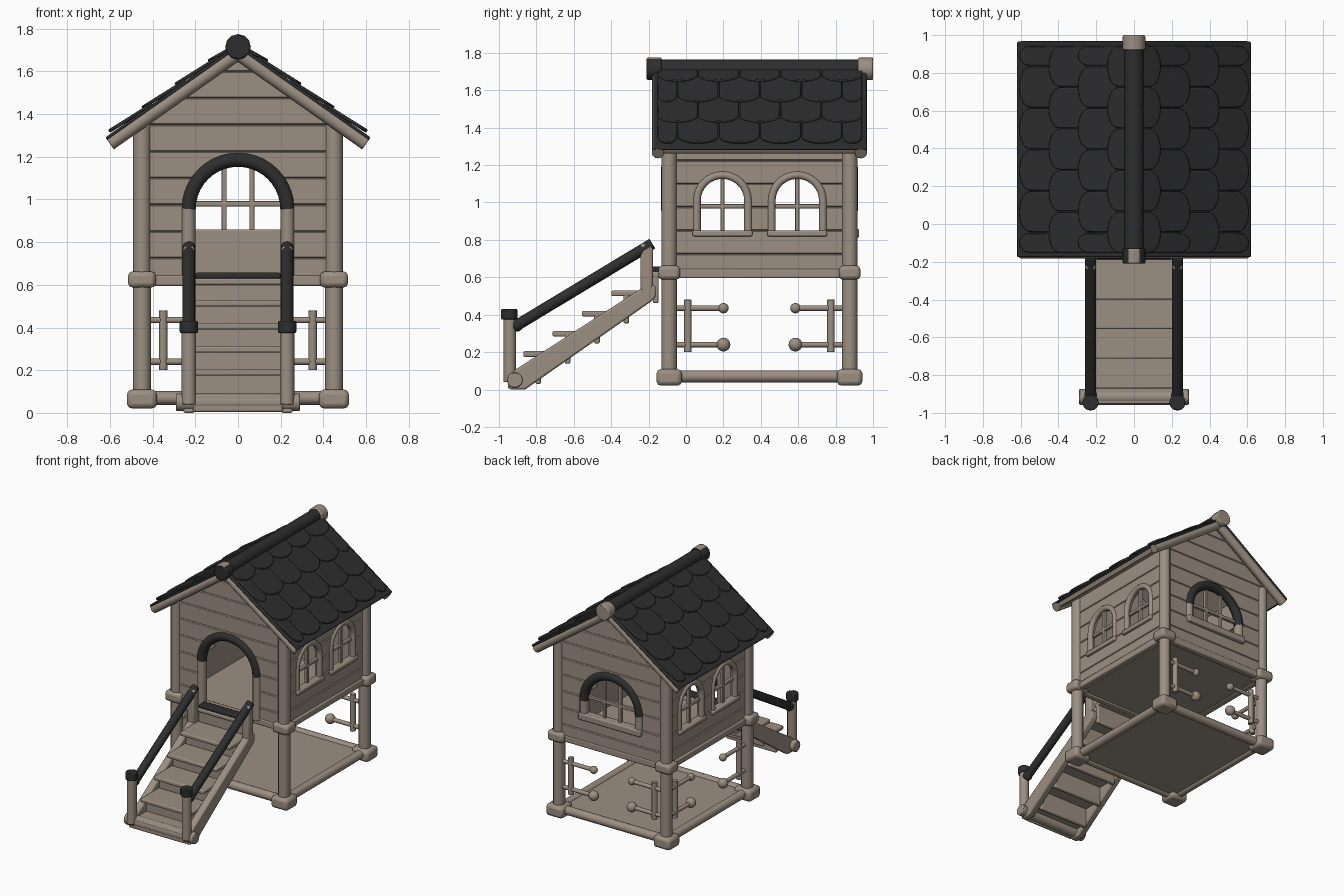
import bpy, bmesh, math
from mathutils import Vector

if "Cube" in bpy.data.objects:
    bpy.data.objects.remove(bpy.data.objects["Cube"])

def material(name, col):
    m = bpy.data.materials.new(name)
    m.diffuse_color = (*col, 1)
    m.use_nodes = True
    m.node_tree.nodes["Principled BSDF"].inputs["Base Color"].default_value = m.diffuse_color
    return m

WOOD = material("light wood", (0.33, 0.275, 0.225))
DARK = material("charcoal", (0.027, 0.027, 0.028))

def add_bevel(ob, w, seg=2):
    if w:
        m = ob.modifiers.new("bevel", 'BEVEL')
        m.width, m.segments, m.limit_method, m.angle_limit = w, seg, 'ANGLE', math.radians(40)

def finish(name, bm, mat, bevel=0.0):
    bmesh.ops.recalc_face_normals(bm, faces=bm.faces)
    me = bpy.data.meshes.new(name)
    bm.to_mesh(me)
    bm.free()
    ob = bpy.data.objects.new(name, me)
    bpy.context.collection.objects.link(ob)
    if mat:
        me.materials.append(mat)
    add_bevel(ob, bevel)
    return ob

def extrude_ring(bm, lo, hi):
    a, b = [bm.verts.new(p) for p in lo], [bm.verts.new(p) for p in hi]
    n = len(a)
    bm.faces.new(a)
    bm.faces.new(b[::-1])
    for i in range(n):
        bm.faces.new((a[i], a[(i + 1) % n], b[(i + 1) % n], b[i]))

def prism(name, pts, axis, lo, hi, mat=None, bevel=0.0):
    # 2D profile extruded along x (points are y,z) or along y (points are x,z)
    at = (lambda p, t: (t, p[0], p[1])) if axis == 'x' else (lambda p, t: (p[0], t, p[1]))
    bm = bmesh.new()
    extrude_ring(bm, [at(p, lo) for p in pts], [at(p, hi) for p in pts])
    return finish(name, bm, mat, bevel)

def box(name, c, s, mat=WOOD, bevel=0.008):
    y0, y1, z0, z1 = c[1] - s[1] / 2, c[1] + s[1] / 2, c[2] - s[2] / 2, c[2] + s[2] / 2
    return prism(name, [(y0, z0), (y1, z0), (y1, z1), (y0, z1)], 'x',
                 c[0] - s[0] / 2, c[0] + s[0] / 2, mat, bevel)

def tube(name, pts, r, mat=WOOD):
    cu = bpy.data.curves.new(name, 'CURVE')
    cu.dimensions, cu.bevel_depth, cu.bevel_resolution, cu.use_fill_caps = '3D', r, 4, True
    sp = cu.splines.new('POLY')
    sp.points.add(len(pts) - 1)
    for q, p in zip(sp.points, pts):
        q.co = (*p, 1)
    ob = bpy.data.objects.new(name, cu)
    bpy.context.collection.objects.link(ob)
    cu.materials.append(mat)
    bpy.ops.object.select_all(action='DESELECT')
    ob.select_set(True)
    bpy.context.view_layer.objects.active = ob
    bpy.ops.object.convert(target='MESH')
    ob = bpy.context.view_layer.objects.active
    bm = bmesh.new()
    bm.from_mesh(ob.data)
    bmesh.ops.remove_doubles(bm, verts=bm.verts, dist=1e-5)
    bm.to_mesh(ob.data)
    bm.free()
    if len(pts) == 2:
        add_bevel(ob, r * 0.3)
    return ob

def ball(name, c, r, mat=WOOD):
    bm = bmesh.new()
    bmesh.ops.create_uvsphere(bm, u_segments=14, v_segments=8, radius=r)
    bmesh.ops.translate(bm, verts=bm.verts, vec=c)
    return finish(name, bm, mat)

def arch(c, r, spring, n=16):
    return [(c + r * math.cos(math.pi * i / n), spring + r * math.sin(math.pi * i / n)) for i in range(n + 1)]

def cut(ob, cutters):
    bpy.context.view_layer.objects.active = ob
    for c in cutters:
        m = ob.modifiers.new("cut", 'BOOLEAN')
        m.operation, m.solver, m.object = 'DIFFERENCE', 'EXACT', c
        bpy.ops.object.modifier_apply(modifier=m.name)
    for c in cutters:
        bpy.data.objects.remove(c)

def planks(pos, out, z0, z1, step=0.125):
    # wall section with V seams on its outer side
    o, pts, z = pos + out * 0.02, [(pos - out * 0.02, z1), (pos - out * 0.02, z0), (pos + out * 0.02, z0)], z0 + step
    while z < z1 - 0.02:
        pts += [(o, z - 0.005), (o - out * 0.007, z), (o, z + 0.005)]
        z += step
    return pts + [(o, z1)]

PX, YF, YB = 0.45, -0.09, 0.875

# corner posts, feet and collars
for sx in (-1, 1):
    for y in (YF, YB):
        tube("corner_post", [(sx * PX, y, 0.05), (sx * PX, y, 1.345)], 0.042)
        box("post_foot", (sx * PX, y, 0.065), (0.14, 0.135, 0.088), bevel=0.022)
        box("post_collar", (sx * PX, y, 0.625), (0.13, 0.115, 0.075), bevel=0.02)
    tube("base_side_rail", [(sx * PX, YF, 0.07), (sx * PX, YB, 0.07)], 0.032)
    box("floor_side_beam", (sx * PX, 0.39, 0.62), (0.05, 0.94, 0.05))
for y in (YF, YB):
    tube("base_cross_rail", [(-PX, y, 0.07), (PX, y, 0.07)], 0.032)
    box("floor_cross_beam", (0, y, 0.62), (0.88, 0.05, 0.05))
box("lower_floor", (0, 0.39, 0.07), (0.9, 0.96, 0.03))
box("upper_floor", (0, 0.39, 0.62), (0.9, 0.96, 0.03))

# walls with openings
def gable_cutter():
    return prism("roof_cutter", [(0, 1.675), (1, 0.97), (1, 2.2), (-1, 2.2), (-1, 0.97)], 'y', -2, 2)

for y, out, bottom, name in ((YF, -1, 0.636, "front_wall"), (YB, 1, 0.85, "back_wall")):
    w = prism(name, planks(y, out, 0.6, 1.668), 'x', -0.43, 0.43, WOOD)
    hole = prism("opening_cutter", arch(0, 0.21, 0.96) + [(-0.21, bottom), (0.21, bottom)], 'y', y - 0.2, y + 0.2)
    cut(w, [hole, gable_cutter()])
    fy = y + out * 0.01
    # two-tone arched frame
    tube(name[:-5] + "_arch", [(x, fy, z) for x, z in arch(0, 0.232, 0.955, 20)], 0.034, DARK)
    for sx in (-1, 1):
        tube(name[:-5] + "_jamb", [(sx * 0.232, fy, bottom - 0.01), (sx * 0.232, fy, 0.96)], 0.032)
WY = (0.195, 0.595)
for sx in (-1, 1):
    w = prism("side_wall", planks(sx * 0.44, sx, 0.6, 1.355), 'y', YF + 0.01, YB - 0.01, WOOD)
    cut(w, [prism("window_cutter", arch(c, 0.128, 1.01) + [(c - 0.128, 0.84), (c + 0.128, 0.84)], 'x',
                  sx * 0.44 - 0.2, sx * 0.44 + 0.2) for c in WY])
    for c in WY:
        x = sx * 0.452
        path = [(c + 0.137, 0.84)] + arch(c, 0.137, 1.01) + [(c - 0.137, 0.84)]
        tube("side_window_frame", [(x, a, b) for a, b in path], 0.021)
        box("side_window_sill", (x, c, 0.835), (0.06, 0.32, 0.032))
        box("side_window_upright", (sx * 0.44, c, 0.99), (0.025, 0.022, 0.3), bevel=0.004)
        box("side_window_crossbar", (sx * 0.44, c, 0.98), (0.025, 0.26, 0.022), bevel=0.004)

# back window bars and sill
box("back_window_sill", (0, 0.89, 0.835), (0.52, 0.07, 0.05))
box("back_window_crossbar", (0, YB, 0.98), (0.44, 0.025, 0.024), bevel=0.004)
for sx in (-1, 1):
    box("back_window_upright", (sx * 0.066, YB, 0.995), (0.024, 0.025, 0.32), bevel=0.004)

# roof: u runs down the slope, n points out of it
A = math.atan(0.705)
CO, SI = math.cos(A), math.sin(A)
def slope(s, u, n):
    return (s * (u * CO + n * SI), 1.685 - u * SI + n * CO)

for s in (-1, 1):
    def layer(name, u1, n0, n1, y0, y1, mat):
        prism(name, [slope(s, 0, n0), slope(s, u1, n0), slope(s, u1, n1), slope(s, 0, n1)], 'y', y0, y1, mat, 0.006)
    layer("roof_boards", 0.72, -0.012, 0.022, -0.15, 0.94, WOOD)
    layer("roof_covering", 0.735, 0.02, 0.036, -0.175, 0.965, DARK)
    for y in (-0.15, 0.935):
        (x0, z0), (x1, z1) = slope(s, 0, 0), slope(s, 0.735, 0)
        tube("gable_beam", [(x0, y, z0), (x1, y, z1)], 0.033)
    # scalloped shingles, alternate rows shifted by half
    bm = bmesh.new()
    for row, ub in enumerate((0.135, 0.325, 0.515, 0.705)):
        for k in range(6):
            shift = 0.11 * (row % 2)
            ya, yb = max(-0.155, -0.155 + 0.22 * k - shift), min(0.945, 0.065 + 0.22 * k - shift)
            if yb - ya < 0.05:
                continue
            yc, hw, u0 = (ya + yb) / 2, (yb - ya) / 2 - 0.003, max(0, ub - 0.24)
            out = [(u0, yc + hw)] + [(ub - 0.065 + 0.065 * math.sin(t), yc + hw * math.cos(t))
                                     for t in (math.pi * i / 10 for i in range(11))] + [(u0, yc - hw)]
            def ring(h):
                pts = []
                for u, y in out:
                    x, z = slope(s, u, 0.028 + 0.013 * (u - u0) / (ub - u0) + h)
                    pts.append((x, y, z))
                return pts
            extrude_ring(bm, ring(0), ring(0.017))
    finish("roof_shingles", bm, DARK, 0.006)

# ridge pole and end knobs
tube("ridge_pole", [(0, -0.15, 1.715), (0, 0.93, 1.715)], 0.05, DARK)
tube("ridge_back_knob", [(0, 0.92, 1.715), (0, 1.0, 1.715)], 0.06)
knob = tube("ridge_front_knob", [(0, -0.21, 1.715), (0, -0.13, 1.715)], 0.06, DARK)
knob.data.materials.append(WOOD)
for f in knob.data.polygons:
    f.material_index = 1 if f.normal.z > 0.8 else 0

# lower peg rails: left side and back only
def peg(corner, d):
    at = lambda t, z: tuple(Vector((corner[0], corner[1], z)) + Vector((d[0], d[1], 0)) * t)
    tube("peg_upright", [at(0.1, 0.2), at(0.1, 0.48)], 0.02)
    for z, r in ((0.435, 0.028), (0.24, 0.037)):
        tube("peg_bar", [at(0.02, z), at(0.28, z)], 0.015)
        ball("peg_knob", at(0.29, z), r)

for sx in (-1, 1):
    peg((sx * PX, YB), (-sx, 0))
peg((-PX, YF), (0, 1))
peg((-PX, YB), (0, -1))

# stairs
box("bottom_step", (0, -0.87, 0.07), (0.42, 0.16, 0.03))
box("bottom_riser", (0, -0.94, 0.045), (0.42, 0.025, 0.08))
for i in range(5):
    y, z = 0.157 * i, 0.108 * i
    box("stair_riser", (0, -0.79 + y, 0.11 + z), (0.42, 0.03, 0.16))
    if i < 4:
        box("stair_tread", (0, -0.76 + y, 0.19 + z), (0.42, 0.22, 0.03))
box("door_landing", (0, -0.135, 0.615), (0.42, 0.11, 0.03))
box("door_threshold", (0, -0.15, 0.643), (0.4, 0.07, 0.028), DARK)
tube("stair_foot_log", [(-0.29, -0.915, 0.05), (0.29, -0.915, 0.05)], 0.042)
for sx in (-1, 1):
    x = sx * 0.23
    prism("stair_stringer", [(-0.945, 0.0), (-0.86, 0.0), (-0.18, 0.475), (-0.16, 0.5), (-0.165, 0.56), (-0.24, 0.54), (-0.93, 0.095)],
          'x', x - 0.027, x + 0.027, WOOD, 0.01)
    box("stair_upper_post", (x, -0.21, 0.63), (0.055, 0.065, 0.3), bevel=0.012)
    tube("stair_lower_post", [(x, -0.942, 0.04), (x, -0.942, 0.39)], 0.034)
    tube("stair_post_cap", [(x, -0.945, 0.375), (x, -0.945, 0.43)], 0.043, DARK)
    tube("stair_handrail", [(x, -0.91, 0.34), (x, -0.18, 0.78)], 0.03, DARK)
    ball("handrail_end", (x, -0.905, 0.343), 0.034, DARK)

# smooth round parts, keep edges sharp
bpy.ops.object.select_all(action='SELECT')
bpy.ops.object.shade_smooth_by_angle(angle=math.radians(38))
